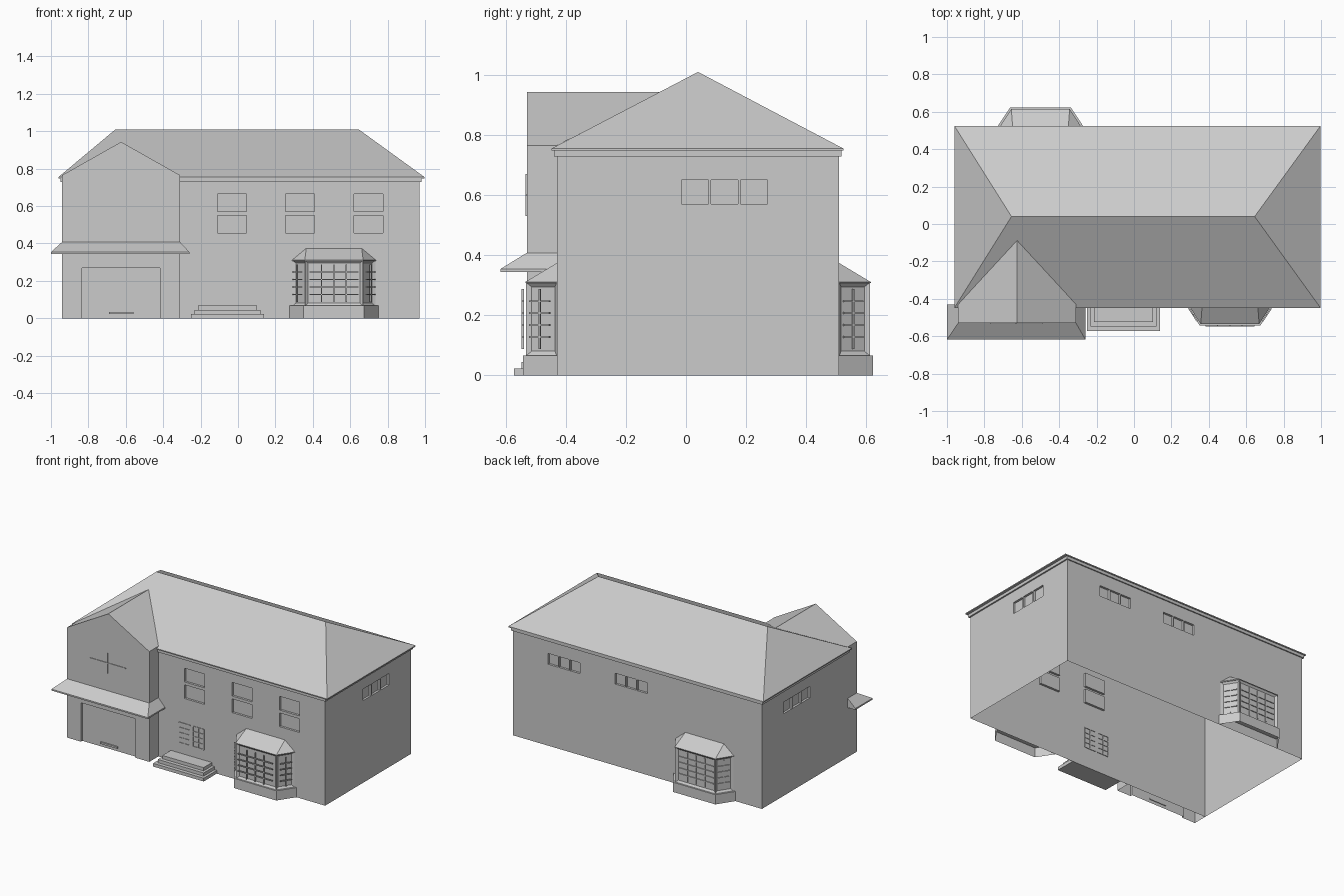
import bpy, bmesh
from math import atan2
from mathutils import Matrix, Vector

if "Cube" in bpy.data.objects:
    bpy.data.objects.remove(bpy.data.objects["Cube"])

GREY = (0.6, 0.6, 0.6, 1)
plaster = bpy.data.materials.new("plain_grey")
plaster.use_nodes = True
plaster.diffuse_color = GREY
plaster.node_tree.nodes["Principled BSDF"].inputs["Base Color"].default_value = GREY


def finish(name, bm):
    me = bpy.data.meshes.new(name)
    bm.to_mesh(me)
    bm.free()
    me.materials.append(plaster)
    ob = bpy.data.objects.new(name, me)
    bpy.context.collection.objects.link(ob)
    return ob


def hull_mesh(points):
    """Convex solid through the points, with flat faces merged."""
    bm = bmesh.new()
    for p in points:
        bm.verts.new(p)
    bmesh.ops.convex_hull(bm, input=bm.verts[:])
    bmesh.ops.dissolve_limit(bm, angle_limit=0.01, verts=bm.verts[:], edges=bm.edges[:])
    bmesh.ops.recalc_face_normals(bm, faces=bm.faces[:])
    return bm


def hull(name, points):
    return finish(name, hull_mesh(points))


def box(name, x, y, z):
    return hull(name, [(a, b, c) for a in x for b in y for c in z])


def prism(plan, z0, z1):
    return [(x, y, z) for x, y in plan for z in (z0, z1)]


def open_bottom(ob):
    bm = bmesh.new()
    bm.from_mesh(ob.data)
    low = [f for f in bm.faces if f.normal.z < -0.9 and f.calc_center_median().z < 0.001]
    bmesh.ops.delete(bm, geom=low, context='FACES')
    bm.to_mesh(ob.data)
    bm.free()


def carve(ob, holes):
    """Cut box-shaped recesses into a wall, then leave its underside open."""
    cutters = []
    for i, h in enumerate(holes):
        c = box("recess_cutter", *h)
        c.hide_render = True
        cutters.append(c)
        m = ob.modifiers.new("recess", 'BOOLEAN')
        m.operation, m.solver, m.object = 'DIFFERENCE', 'EXACT', c
    deps = bpy.context.evaluated_depsgraph_get()
    me = bpy.data.meshes.new_from_object(ob.evaluated_get(deps))
    ob.modifiers.clear()
    ob.data = me
    for c in cutters:
        bpy.data.objects.remove(c)
    open_bottom(ob)


def grille(name, p0, p1, z0, z1, cols, rows, depth=0.008, t=0.006, rim=False):
    """Window bars in the upright plane between two plan points."""
    a, b = Vector((*p0, 0)), Vector((*p1, 0))
    d = b - a
    turn = Matrix.Rotation(atan2(d.y, d.x), 4, 'Z')
    bm = bmesh.new()

    def bar(centre, size):
        bmesh.ops.create_cube(bm, size=1, matrix=Matrix.Translation(centre) @ turn
                              @ Matrix.Diagonal((*size, 1)))
    ends = 0 if rim else 1
    for i in range(ends, cols + 1 - ends):
        bar(a + d * i / cols + Vector((0, 0, (z0 + z1) / 2)), (t, depth, z1 - z0))
    for j in range(ends, rows + 1 - ends):
        bar((a + b) / 2 + Vector((0, 0, z0 + (z1 - z0) * j / rows)), (d.length, depth, t))
    return finish(name, bm)


# Wall limits of the main block and the garage wing
L, R, F, B, WING = -0.94, 0.97, -0.43, 0.51, -0.53
GL, GR, GM = L, -0.31, -0.625
DEEP = 0.015

# Main walls with recessed windows
holes = []
for x in (-0.11, 0.255, 0.62):
    for z in (0.455, 0.57):
        holes.append(((x, x + 0.155), (F - 0.05, F + DEEP), (z, z + 0.095)))
for i in range(3):
    s = -0.015 + 0.098 * i
    for wall, out in ((R, 1), (L, -1)):
        holes.append(((wall - out * DEEP, wall + out * 0.05), (s, s + 0.09), (0.57, 0.65)))
    for start in (0.455, -0.06):
        x = start + 0.085 * i
        holes.append(((x, x + 0.078), (B - DEEP, B + 0.05), (0.565, 0.64)))
walls = box("main_walls", (L, R), (F, B), (0, 0.735))
carve(walls, holes)

# Hipped main roof and the eaves moulding
box("eaves_moulding", (L - 0.01, R + 0.01), (F - 0.01, B + 0.008), (0.728, 0.75))
eave = [(x, y) for x in (-0.96, 0.997) for y in (-0.448, 0.524)]
hull("main_roof", prism(eave, 0.748, 0.755) + [(-0.655, 0.04, 1.01), (0.645, 0.04, 1.01)])

# Garage wing with gable and recessed door
gable = [(GL, 0), (GR, 0), (GR, 0.765), (GM, 0.943), (GL, 0.765)]
wing = hull("garage_wing", [(x, y, z) for x, z in gable for y in (WING, F)])
carve(wing, [((-0.835, -0.417), (WING - 0.05, WING + DEEP), (-0.1, 0.27))])
hull("gable_roof", [(GL, F, 0.765), (GR, F, 0.765), (GM, F, 0.943), (GM, -0.085, 0.943)])
box("garage_handle", (-0.69, -0.56), (WING + 0.005, WING + 0.02), (0.022, 0.034))
grille("gable_window_bars", (-0.77, WING), (-0.49, WING), 0.53, 0.67, 2, 2)

# Awning around three sides of the wing
outer = [(x, y) for x in (-1.0, -0.26) for y in (-0.618, F)]
inner = [(x, y, 0.408) for x in (GL, GR) for y in (WING, F)]
hull("garage_awning", prism(outer, 0.344, 0.354) + inner)

# Entrance steps and door glazing
for i in range(3):
    k = 0.018 * i
    box("entrance_step", (-0.25 + k, 0.138 - k), (-0.573 + 0.025 * i, F),
        (0.0225 * i, 0.0225 * (i + 1)))
for x in (-0.15, -0.045):
    grille("door_glazing_bars", (x, F), (x + 0.085, F), 0.14, 0.28, 2, 4, rim=True)


def bay(label, cx, wall, out):
    """Bay window: plinth, glazed body with inset panes, and sloping roof."""
    def plan(back, front, depth):
        return [(cx - back, wall), (cx - front, wall + out * depth),
                (cx + front, wall + out * depth), (cx + back, wall)]

    open_bottom(hull(label + "_bay_plinth", prism(plan(0.237, 0.162, 0.113), 0, 0.067)))
    body_plan = plan(0.222, 0.154, 0.103)
    bm = hull_mesh(prism(body_plan, 0.065, 0.31))
    panes = [f for f in bm.faces if abs(f.normal.z) < 0.1 and f.normal.y * out > 0.1]
    bmesh.ops.inset_individual(bm, faces=panes, thickness=0.022, depth=-0.012)
    finish(label + "_bay_body", bm)
    top = [(cx - 0.148, wall, 0.374), (cx + 0.148, wall, 0.374)]
    hull(label + "_bay_roof", prism(plan(0.224, 0.156, 0.105), 0.307, 0.311) + top)

    # Bars sit inside each recessed pane
    for i, (p, q) in enumerate(zip(body_plan, body_plan[1:])):
        p, q = Vector(p), Vector(q)
        d = (q - p).normalized()
        inward = Vector((-d.y, d.x)) * -out * -1 if out < 0 else Vector((d.y, -d.x))
        p, q = p + d * 0.022 + inward * 0.010, q - d * 0.022 + inward * 0.010
        grille(label + "_bay_bars", p, q, 0.088, 0.287, 4 if i == 1 else 2, 5)


bay("front", 0.513, F, -1)
bay("back", -0.5, B, 1)
